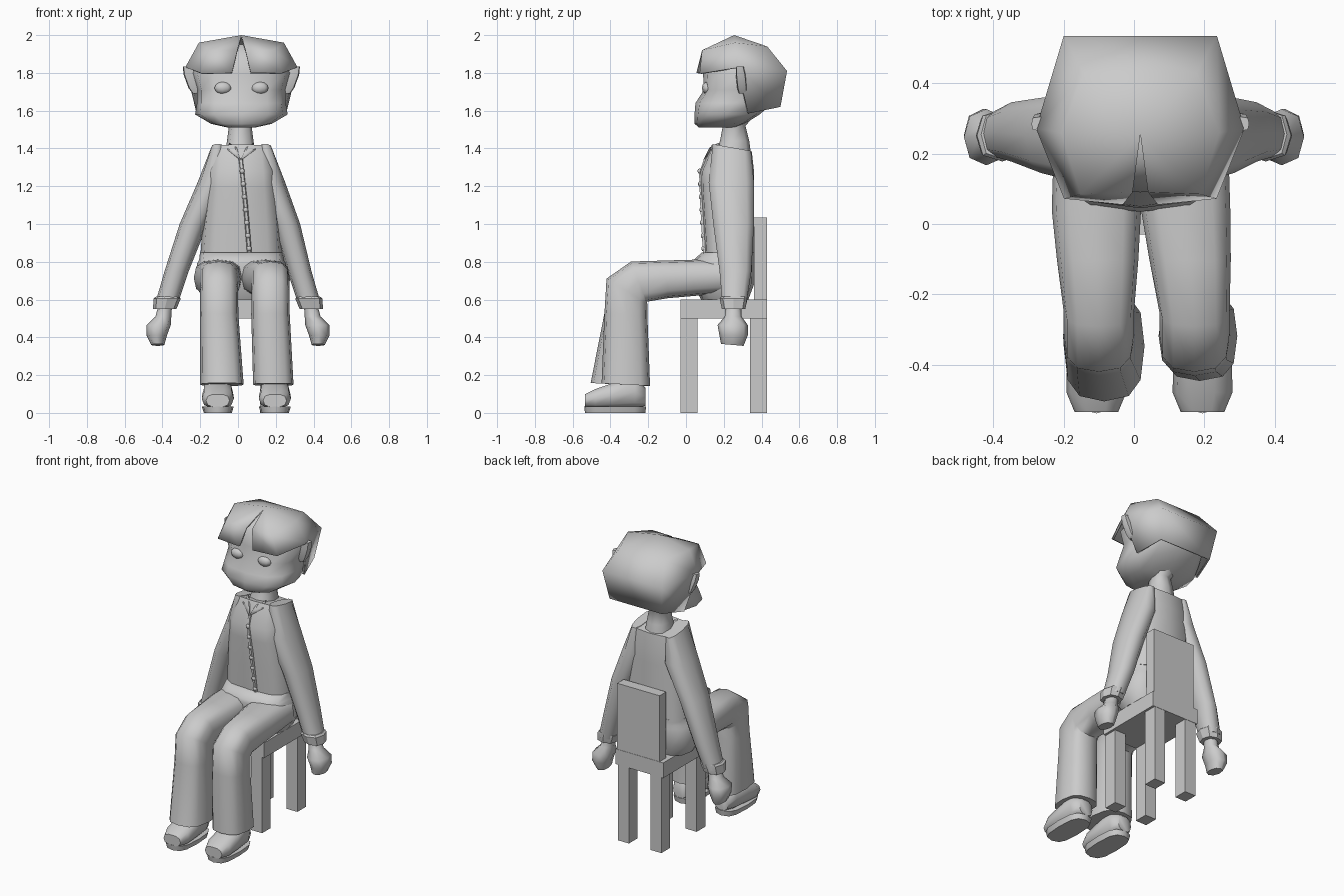
import bpy, bmesh, math
from mathutils import Vector

C = 0.018  # body midline


def make(name, verts, faces, angle=60, solid=0):
    me = bpy.data.meshes.new(name)
    me.from_pydata([tuple(v) for v in verts], [], faces)
    bm = bmesh.new()
    bm.from_mesh(me)
    bmesh.ops.recalc_face_normals(bm, faces=bm.faces)
    bm.to_mesh(me)
    bm.free()
    ob = bpy.data.objects.new(name, me)
    bpy.context.collection.objects.link(ob)
    if angle:
        bpy.ops.object.select_all(action='DESELECT')
        ob.select_set(True)
        bpy.context.view_layer.objects.active = ob
        bpy.ops.object.shade_smooth_by_angle(angle=math.radians(angle))
    if solid:
        m = ob.modifiers.new("thickness", 'SOLIDIFY')
        m.thickness = solid
    return ob


def loft(name, rings, n=8, p=2.6, angle=60):
    """ring = x, y, z, half width, half depth, tilt of the depth axis in degrees"""
    verts, faces = [], []
    for x, y, z, hx, hv, *t in rings:
        t = math.radians(t[0]) if t else 0
        for i in range(n):
            a = 2 * math.pi * i / n
            c, s = math.cos(a), math.sin(a)
            u = math.copysign(abs(c) ** (2 / p), c) * hx
            v = math.copysign(abs(s) ** (2 / p), s) * hv
            verts.append((x + u, y + v * math.cos(t), z + v * math.sin(t)))
    for r in range(len(rings) - 1):
        for i in range(n):
            j = (i + 1) % n
            faces.append((r * n + i, r * n + j, (r + 1) * n + j, (r + 1) * n + i))
    faces += [tuple(range(n)), tuple(range(len(verts) - n, len(verts)))]
    return make(name, verts, faces, angle)


def spans(rows, x=C):
    """rows of z, half width, front y, back y -> level rings"""
    return [(x, (f + b) / 2, z, hx, (b - f) / 2) for z, hx, f, b in rows]


def box(name, x0, x1, y0, y1, z0, z1):
    v = [(x, y, z) for x in (x0, x1) for y in (y0, y1) for z in (z0, z1)]
    f = [(0, 1, 3, 2), (4, 6, 7, 5), (0, 4, 5, 1), (2, 3, 7, 6), (0, 2, 6, 4), (1, 5, 7, 3)]
    return make(name, v, f, 0)


def ball(name, loc, size, seg=10):
    bm = bmesh.new()
    bmesh.ops.create_uvsphere(bm, u_segments=seg, v_segments=seg // 2 + 1, radius=1)
    bm.verts.index_update()
    verts = [[v.co[i] * size[i] + loc[i] for i in range(3)] for v in bm.verts]
    faces = [[v.index for v in f.verts] for f in bm.faces]
    bm.free()
    return make(name, verts, faces)


# chair
box("seat", -0.135, 0.212, -0.03, 0.43, 0.5, 0.6)
box("backrest", -0.107, 0.203, 0.36, 0.428, 0.6, 1.035)
for x in (-0.12, 0.117):
    for y in (-0.03, 0.338):
        box("chair_leg", x, x + 0.08, y, y + 0.09, 0, 0.5)

# head
loft("head", spans([(1.51, 0.07, 0.07, 0.26), (1.53, 0.16, 0.046, 0.31),
                    (1.58, 0.245, 0.045, 0.39), (1.64, 0.235, 0.05, 0.46),
                    (1.71, 0.235, 0.095, 0.49), (1.80, 0.262, 0.09, 0.49),
                    (1.88, 0.20, 0.12, 0.42), (1.95, 0.08, 0.17, 0.33)]), 12)
loft("neck", spans([(1.36, 0.085, 0.15, 0.345), (1.44, 0.07, 0.18, 0.335),
                    (1.52, 0.06, 0.195, 0.315), (1.57, 0.08, 0.2, 0.36)], 0.012))

# hair: columns of top, brim and nape points, open at the front parting
cols = [[(0.022, 0.09, 1.92), (0.05, 0.055, 1.80)],
        [(0.17, 0.085, 1.92), (0.217, 0.072, 1.80)],
        [(0.225, 0.26, 1.96), (0.297, 0.272, 1.83), (0.237, 0.33, 1.585)],
        [(0.16, 0.43, 1.94), (0.218, 0.535, 1.81), (0.19, 0.5, 1.62)]]
full = cols + [[(-x, y, z) for x, y, z in c] for c in reversed(cols)]
verts, faces, ids = [(C, 0.255, 2.0)], [], []
for col in full:
    ids.append([len(verts) + k for k in range(len(col))])
    verts += [(x + C, y, z) for x, y, z in col]
for a, b in zip(ids, ids[1:]):
    faces.append((0, a[0], b[0]))
    faces += [(a[k], b[k], b[k + 1], a[k + 1]) for k in range(min(len(a), len(b)) - 1)]
make("hair", verts, faces, 60, 0.015)

for s in (-1, 1):
    # eyes and ears
    ball("eye", (C + s * 0.098, 0.112, 1.72), (0.047, 0.028, 0.033))
    loft("ear", [(C + s * 0.238, 0.3, 1.69, 0.02, 0.02), (C + s * 0.25, 0.297, 1.72, 0.03, 0.026),
                 (C + s * 0.272, 0.29, 1.79, 0.034, 0.026), (C + s * 0.285, 0.285, 1.835, 0.025, 0.02)],
         8, 4, 40)
    # sleeves, cuffs and hands
    loft("sleeve", [(C + s * 0.125, 0.243, 1.405, 0.035, 0.107, -10), (C + s * 0.15, 0.24, 1.22, 0.082, 0.125),
                    (0.01 + s * 0.245, 0.252, 1.0, 0.074, 0.112), (s * 0.325, 0.262, 0.75, 0.064, 0.088),
                    (s * 0.378, 0.256, 0.58, 0.06, 0.066)], 10, 2.4)
    loft("cuff", [(s * 0.373, 0.255, 0.615, 0.062, 0.07), (s * 0.375, 0.252, 0.605, 0.072, 0.074),
                  (s * 0.388, 0.252, 0.55, 0.062, 0.062)], 8, 2.6, 30)
    loft("hand", [(s * 0.385, 0.25, 0.57, 0.036, 0.042), (s * 0.395, 0.25, 0.51, 0.042, 0.045),
                  (s * 0.42, 0.247, 0.465, 0.064, 0.08), (s * 0.43, 0.252, 0.41, 0.054, 0.075),
                  (s * 0.425, 0.245, 0.36, 0.035, 0.06, -5)], 8, 2.3)
    # collar flaps
    make("collar_flap", [(C - 0.004, 0.092, 1.34), (C + s * 0.075, 0.13, 1.395),
                         (C + s * 0.065, 0.17, 1.43), (C + s * 0.025, 0.125, 1.405)],
         [(0, 1, 2, 3)], 40, 0.012)

# jacket with front strip and buttons
body = spans([(0.835, 0.217, 0.1, 0.36), (1.0, 0.205, 0.09, 0.36), (1.19, 0.187, 0.078, 0.36),
              (1.28, 0.18, 0.076, 0.36)])
loft("jacket", body + [(C, 0.243, 1.402, 0.16, 0.107, -10)], 12, 3.2)
loft("jacket_front_strip", [(0.06, 0.1, 0.85, 0.012, 0.012), (0.04, 0.086, 1.1, 0.012, 0.012),
                            (0.022, 0.08, 1.27, 0.012, 0.012), (0.014, 0.108, 1.35, 0.012, 0.012)], 6)
for i in range(7):
    k = i / 6
    ball("button", (0.059 - 0.037 * k, 0.091 - 0.02 * k, 0.87 + 0.41 * k), (0.014, 0.01, 0.014), 8)

# trousers: hips, then each bent leg
loft("hips", spans([(0.6, 0.2, 0.08, 0.33), (0.68, 0.245, 0.04, 0.36), (0.79, 0.235, 0.035, 0.365),
                    (0.81, 0.224, 0.04, 0.362), (0.85, 0.219, 0.085, 0.362)]), 12, 3)
for hip, knee, hem, hw, front in ((-0.107, -0.1, -0.085, 0.115, -0.505), (0.147, 0.172, 0.187, 0.107, -0.447)):
    loft("trouser_leg", [(hip, 0.2, 0.722, 0.122, 0.09, -90), (hip, 0.04, 0.715, 0.127, 0.096, -90),
                         ((hip + knee) / 2, -0.1, 0.707, 0.116, 0.1, -88),
                         (knee, -0.25, 0.695, 0.1, 0.114, -69),
                         (knee, -0.312, 0.643, 0.1, 0.128, -32),
                         (knee, -0.318, 0.52, 0.102, 0.114, -4),
                         (hem, (front - 0.19) / 2, 0.15, hw, (-0.19 - front) / 2, -3)], 12, 2.8)
    # shoes
    x = -0.107 if hem < 0 else 0.195
    loft("shoe", [(x, -0.215, 0.085, 0.05, 0.05, -90), (x, -0.27, 0.11, 0.078, 0.085, -90),
                  (x, -0.39, 0.092, 0.084, 0.068, -90), (x, -0.48, 0.076, 0.085, 0.052, -90),
                  (x, -0.535, 0.065, 0.062, 0.035, -90)], 10, 2.6)
    loft("shoe_sole", [(x, -0.375, 0, 0.074, 0.16), (x, -0.375, 0.035, 0.085, 0.164)], 12, 3)
